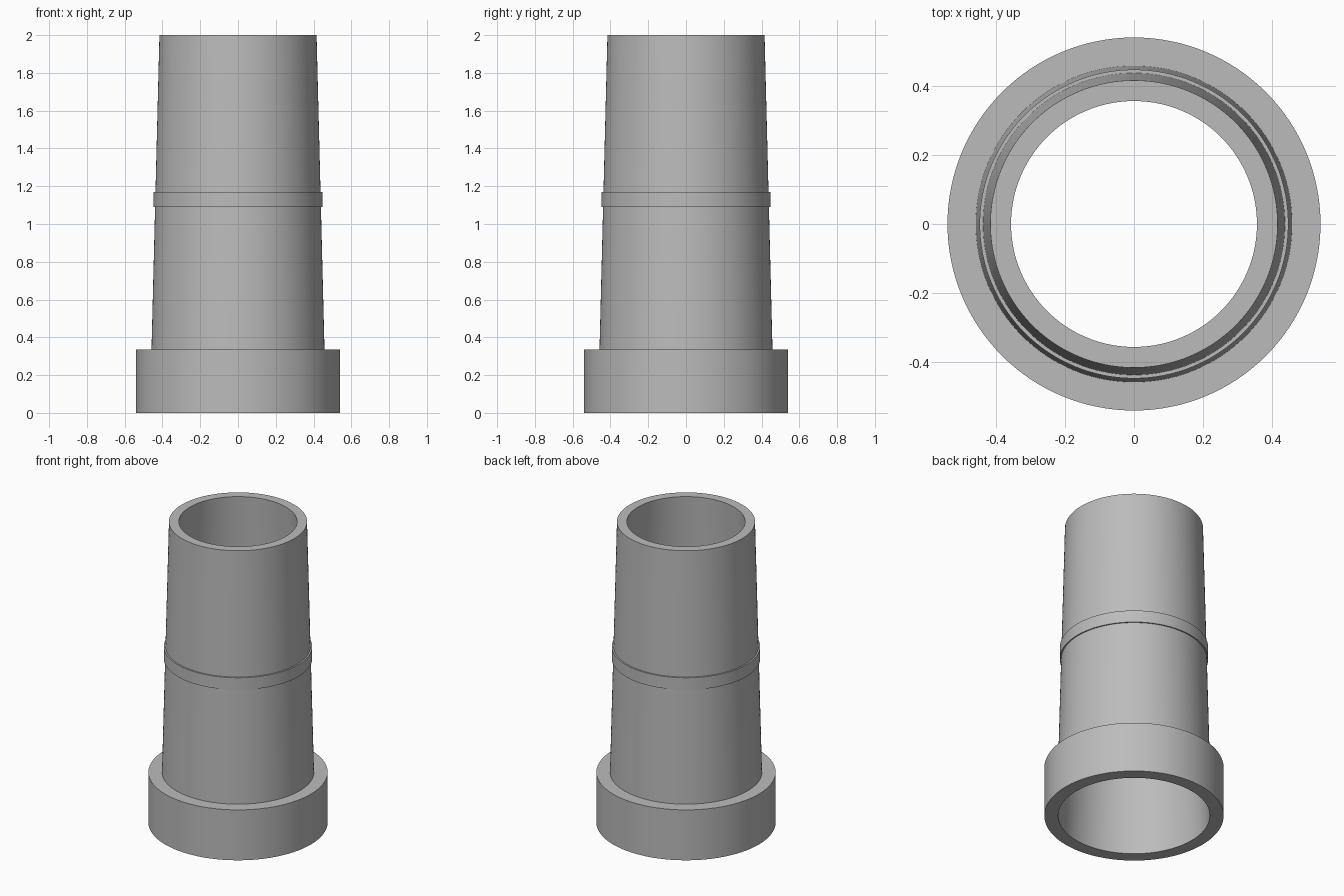
import bpy, bmesh, math

cube = bpy.data.objects.get("Cube")
if cube:
    bpy.data.objects.remove(cube, do_unlink=True)

grey = bpy.data.materials.new("plain grey")
grey.use_nodes = True
colour = (0.5, 0.5, 0.5, 1)
grey.diffuse_color = colour
grey.node_tree.nodes["Principled BSDF"].inputs["Base Color"].default_value = colour

SEGMENTS = 128


def lathe(name, profile):
    """Spin a closed (radius, height) profile around the z axis."""
    bm = bmesh.new()
    verts = [bm.verts.new((r, 0, z)) for r, z in profile]
    edges = [bm.edges.new((v, verts[(i + 1) % len(verts)])) for i, v in enumerate(verts)]
    bmesh.ops.spin(bm, geom=verts + edges, cent=(0, 0, 0), axis=(0, 0, 1),
                   angle=math.tau, steps=SEGMENTS, use_merge=True)
    bmesh.ops.remove_doubles(bm, verts=bm.verts, dist=0.0001)
    bmesh.ops.recalc_face_normals(bm, faces=bm.faces)
    mesh = bpy.data.meshes.new(name)
    bm.to_mesh(mesh)
    bm.free()
    mesh.materials.append(grey)
    obj = bpy.data.objects.new(name, mesh)
    bpy.context.collection.objects.link(obj)
    bpy.ops.object.select_all(action="DESELECT")
    obj.select_set(True)
    bpy.context.view_layer.objects.active = obj
    bpy.ops.object.shade_smooth_by_angle(angle=math.radians(30))
    return obj


# One hollow turned body: wide foot, tapered tube, raised band and tapered bore
lathe("tapered_sleeve", [
    (0.457, 0), (0.54, 0), (0.54, 0.335),        # foot ring
    (0.458, 0.335), (0.439, 1.09),               # lower tube
    (0.447, 1.09), (0.447, 1.17), (0.437, 1.17), # raised band
    (0.416, 2), (0.356, 2),                      # upper tube and rim
])
